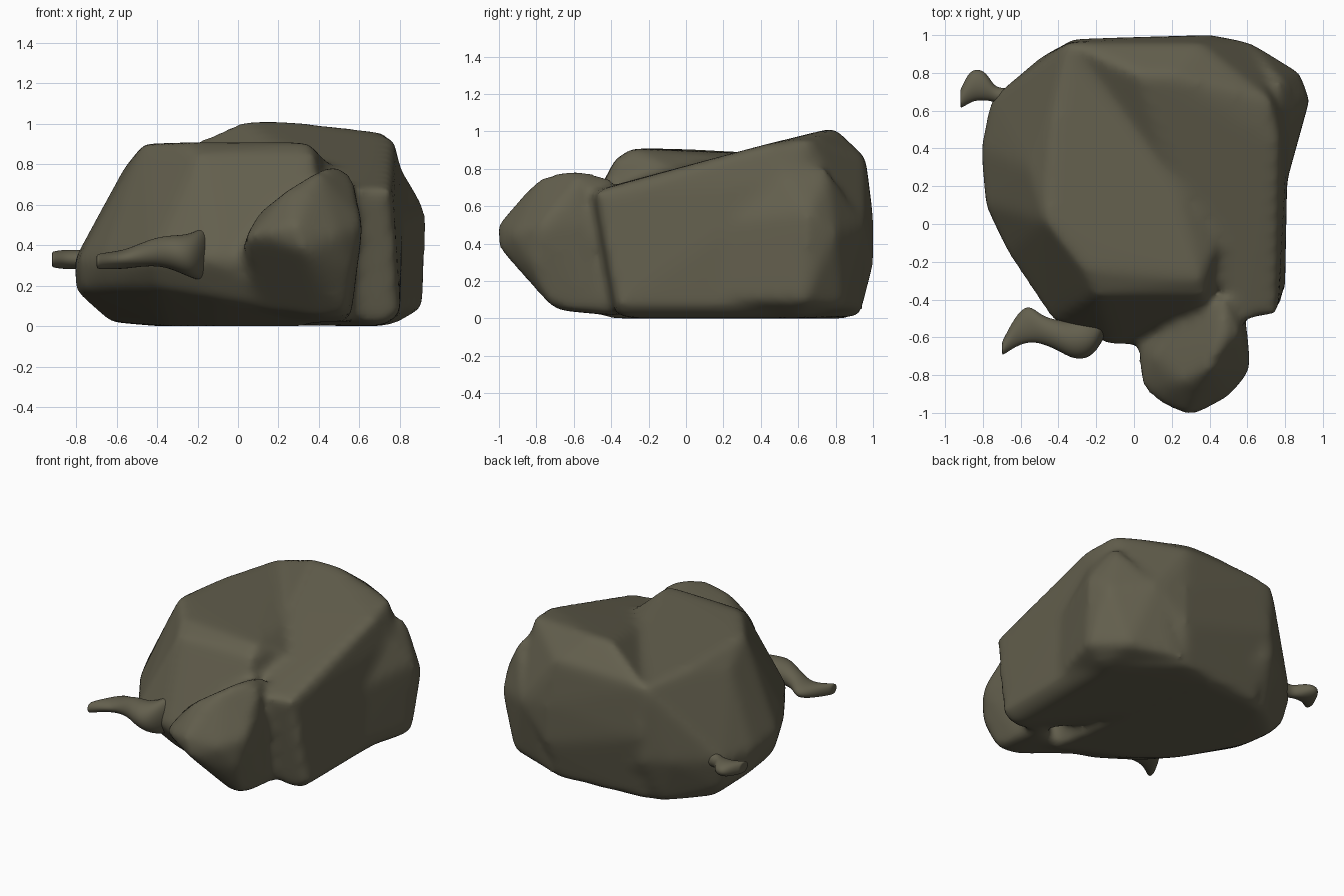
import bpy
import bmesh
from math import cos, sin, pi

if "Cube" in bpy.data.objects:
    bpy.data.objects.remove(bpy.data.objects["Cube"])

stone = bpy.data.materials.new("olive grey stone")
stone.use_nodes = True
COLOUR = (0.125, 0.115, 0.075, 1)
stone.diffuse_color = COLOUR
stone.node_tree.nodes["Principled BSDF"].inputs["Base Color"].default_value = COLOUR


def make_object(name, bm):
    mesh = bpy.data.meshes.new(name)
    bmesh.ops.recalc_face_normals(bm, faces=bm.faces)
    bm.to_mesh(mesh)
    bm.free()
    obj = bpy.data.objects.new(name, mesh)
    bpy.context.collection.objects.link(obj)
    mesh.materials.append(stone)
    mesh.polygons.foreach_set("use_smooth", [True] * len(mesh.polygons))
    return obj


def add_hull(bm, corners):
    """Add a faceted boulder spanning the given corners."""
    verts = [bm.verts.new(c) for c in corners]
    result = bmesh.ops.convex_hull(bm, input=verts)
    loose = {v for v in result["geom_interior"] if isinstance(v, bmesh.types.BMVert)}
    bmesh.ops.delete(bm, geom=list(loose), context="VERTS")


def fuse(obj):
    """Fuse overlapping boulders into one skin with worn edges."""
    remesh = obj.modifiers.new("fuse", "REMESH")
    remesh.mode = "VOXEL"
    remesh.voxel_size = 0.025
    remesh.use_smooth_shade = True
    soften = obj.modifiers.new("soften", "SMOOTH")
    soften.factor = 0.5
    soften.iterations = 18


def limb(name, sections, sides=10):
    """Loft oval sections (x, y, z, half depth, half height) along x."""
    bm = bmesh.new()
    rings = []
    for x, y, z, depth, height in sections:
        rings.append([bm.verts.new((x, y + depth * cos(2 * pi * i / sides),
                                    z + height * sin(2 * pi * i / sides)))
                      for i in range(sides)])
    for a, b in zip(rings, rings[1:]):
        for i in range(sides):
            j = (i + 1) % sides
            bm.faces.new((a[i], a[j], b[j], b[i]))
    bm.faces.new(rings[0])
    bm.faces.new(rings[-1])
    obj = make_object(name, bm)
    sub = obj.modifiers.new("round", "SUBSURF")
    sub.levels = sub.render_levels = 2


body = bmesh.new()
PEAK = (-.35, .96, .855)  # shared back left shoulder

# Left mass: broad flat top, sloping flanks, belly undercut at the front
rim = [(-.81, .4), (-.79, .1), (-.67, -.16), (-.43, -.52), (-.12, -.65),
       (.3, -.62), (.45, -.45), (-.76, .66), (-.5, .88), (-.33, .97)]
left_mass = [(x, y, .33) for x, y in rim]
left_mass += [(-.8, .4, .17), (-.77, .12, .18), (-.63, -.12, .19), (-.4, -.43, .19),
              (-.1, -.53, .14), (.3, -.55, .07), (-.72, .63, .12)]
left_mass += [(.35, -.42, 0), (-.1, -.2, 0), (-.35, 0, 0), (-.6, .38, .02),
              (-.63, .6, .02), (-.4, .82, 0), (.1, .85, 0)]
left_mass += [(-.26, -.24, .91), (.35, -.29, .91), (-.2, -.38, .85), (.38, -.38, .85),
              (-.47, .02, .905), (.44, -.12, .82), (-.43, .6, .87), (.2, .3, .86),
              (-.56, .3, .79), PEAK]
add_hull(body, left_mass)

# Right mass: back ridge, top sloping to the front, flat side
add_hull(body, [
    (.03, .79, 1.02), (.2, .79, 1.02), (.72, .66, .96), (.77, .42, .93),
    (-.1, .88, .92), PEAK, (.76, .25, .88), (.3, .25, .88),
    (.76, -.48, .68), (.57, -.51, .68), (.25, 0, .79), (0, .2, .1),
    (.8, -.37, .06), (.72, -.36, 0), (.53, -.4, .05), (.8, .5, .06),
    (.82, .6, .72), (.62, .96, .5), (.4, 1, .55), (-.33, .98, .5),
    (.4, 1, .27), (.35, .96, .86), (.35, .93, .01), (-.3, .87, .01),
    (.72, .6, 0)])

# Back corner: swelling out below the ridge
add_hull(body, [
    (.93, .66, .57), (.92, .63, .09), (.88, .8, .45), (.78, .12, .5), (.78, .12, .1),
    (.62, .96, .5), (.78, .76, .8), (.79, .5, .8), (.75, .84, .06), (.76, .6, 0),
    (.4, .6, .02), (.4, .95, .05), (.6, .6, .85)])

# Front boulder: peaked, bulging forward over an undercut
add_hull(body, [
    (.47, -.62, .805), (.57, -.57, .74), (.62, -.77, .5), (.57, -.82, .27),
    (.54, -.72, .06), (.42, -.68, .04), (.56, -.48, .03), (.52, -.3, .01),
    (.28, -1.015, .5), (.33, -1.005, .37), (.11, -.94, .46), (.03, -.86, .43),
    (.02, -.65, .38), (.1, -.7, .56), (.25, -.84, .68), (.4, -.77, .765),
    (.5, -.92, .45), (.1, -.5, .08), (.3, -.42, .02), (.32, -.42, .66),
    (.48, -.4, .76), (.6, -.56, .5), (.54, -.35, .4)])
fuse(make_object("boulder_body", body))

# Front limb with a flattened, curled tip
limb("front_limb", [(-.1, -.32, .37, .12, .13), (-.16, -.47, .36, .16, .15),
                    (-.23, -.59, .345, .13, .115), (-.32, -.62, .365, .105, .09),
                    (-.4, -.59, .37, .085, .075), (-.49, -.56, .35, .075, .06),
                    (-.56, -.52, .33, .11, .05), (-.63, -.57, .325, .085, .045),
                    (-.69, -.65, .32, .045, .04), (-.7, -.66, .32, .035, .035)])

# Small hooked stub at the back
limb("back_stub", [(-.55, .64, .33, .1, .1), (-.68, .67, .33, .05, .055),
                   (-.74, .685, .33, .04, .042), (-.78, .73, .33, .08, .05),
                   (-.84, .74, .33, .09, .052), (-.88, .715, .33, .085, .048),
                   (-.915, .665, .33, .055, .042), (-.92, .665, .33, .05, .035)])
